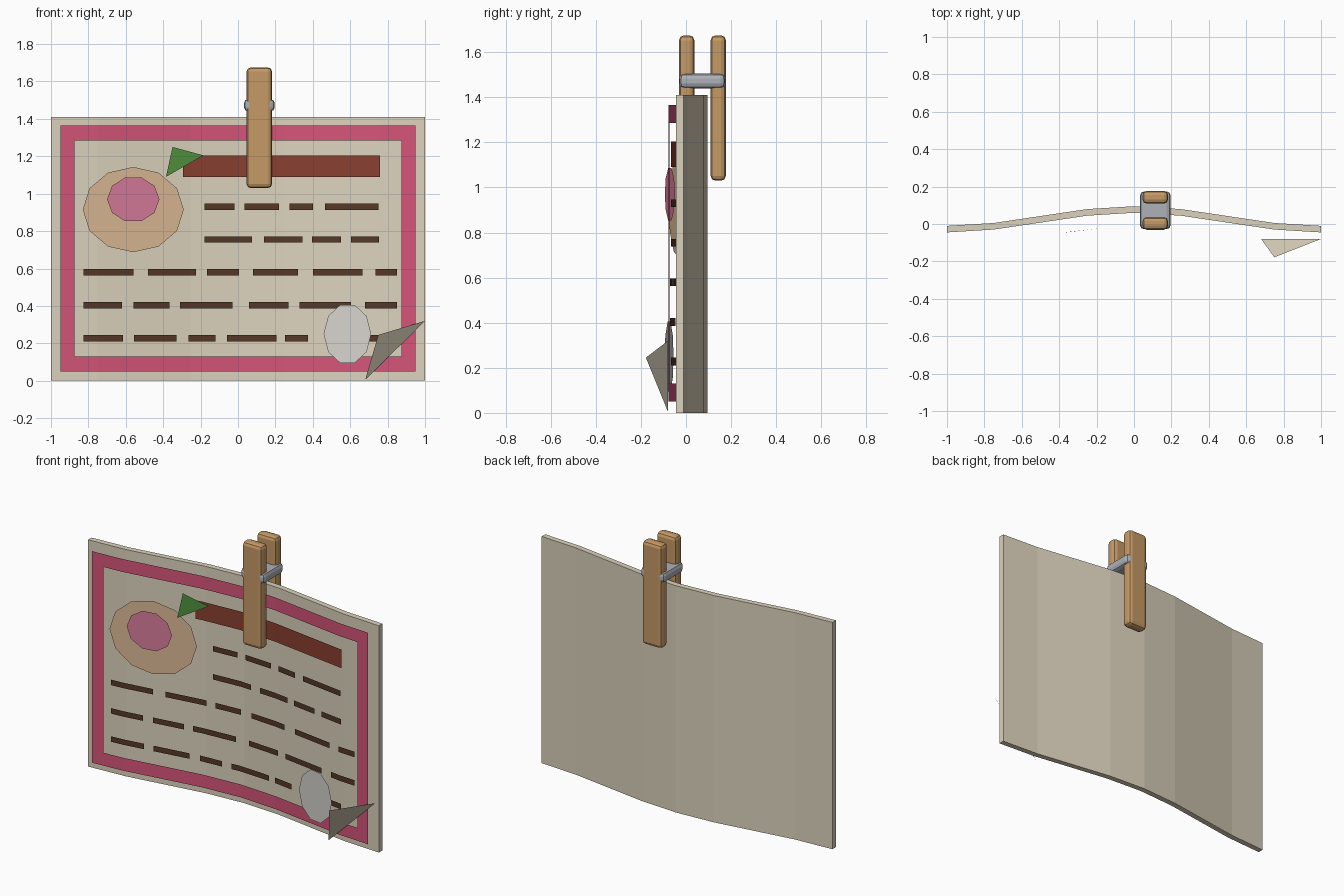
import bpy, bmesh, math

if "Cube" in bpy.data.objects:
    bpy.data.objects.remove(bpy.data.objects["Cube"])

def material(name, rgb):
    m = bpy.data.materials.new(name)
    m.diffuse_color = (*rgb, 1)
    m.use_nodes = True
    m.node_tree.nodes["Principled BSDF"].inputs["Base Color"].default_value = m.diffuse_color
    return m

PAPER = material("paper", (0.72, 0.65, 0.51))
PINK = material("border_pink", (0.66, 0.09, 0.19))
TITLE = material("title_brown", (0.25, 0.05, 0.03))
INK = material("ink_brown", (0.09, 0.04, 0.02))
PEACH = material("peach", (0.70, 0.48, 0.30))
ROSE = material("rose", (0.68, 0.20, 0.32))
LEAF = material("leaf_green", (0.08, 0.28, 0.05))
PALE = material("pale_grey", (0.68, 0.65, 0.62))
WOOD = material("wood", (0.56, 0.32, 0.13))
METAL = material("metal", (0.42, 0.44, 0.47))

COLS = [i * 0.25 - 1 for i in range(9)]

def bow(x):
    """Centre line of the bent card, straight between the columns."""
    i = min(7, max(0, int((x + 1) / 0.25)))
    t = (x - COLS[i]) / 0.25
    y = [0.025 + 0.0525 * math.cos(math.pi * c) for c in COLS[i:i + 2]]
    return y[0] + t * (y[1] - y[0])

def front(x):
    return bow(x) - 0.0175

def make(name, verts, faces, mat):
    me = bpy.data.meshes.new(name)
    me.from_pydata(verts, [], faces)
    me.materials.append(mat)
    ob = bpy.data.objects.new(name, me)
    bpy.context.collection.objects.link(ob)
    return ob

def sheets(name, rects, mat, lift=0.036):
    """Thin printed strips following the bend; rects are (x0, x1, z0, z1)."""
    verts, faces = [], []
    for x0, x1, z0, z1 in rects:
        xs = [x0] + [c for c in COLS if x0 < c < x1] + [x1]
        b = len(verts)
        for x in xs:
            verts += [(x, front(x) - lift, z0), (x, front(x) - lift, z1)]
        faces += [(b + 2*i, b + 2*i + 2, b + 2*i + 3, b + 2*i + 1) for i in range(len(xs) - 1)]
    return make(name, verts, faces, mat)

def disc(name, cx, cz, rx, rz, sides, lift, mat):
    """Flat oval tilted to the slope of the card."""
    slope = -0.0525 * math.pi * math.sin(math.pi * cx)
    verts = []
    for i in range(sides):
        a = 2 * math.pi * i / sides
        dx = rx * math.cos(a)
        verts.append((cx + dx, front(cx) - lift + slope * dx, cz + rz * math.sin(a)))
    return make(name, verts, [tuple(range(sides))], mat)

def block(name, lo, hi, bevel, mat):
    bm = bmesh.new()
    bmesh.ops.create_cube(bm, size=1)
    for v in bm.verts:
        v.co = [(a + b) / 2 + c * (b - a) for a, b, c in zip(lo, hi, v.co)]
    bmesh.ops.bevel(bm, geom=bm.edges[:], offset=bevel, segments=2, profile=0.5, affect='EDGES')
    ob = make(name, [], [], mat)
    bm.to_mesh(ob.data)
    bm.free()
    return ob

# Bent card
card_verts = []
for x in COLS:
    y = bow(x)
    card_verts += [(x, y - 0.0175, 0), (x, y - 0.0175, 1.41), (x, y + 0.0175, 1.41), (x, y + 0.0175, 0)]
card_faces = [(0, 1, 2, 3), (35, 34, 33, 32)]
for i in range(8):
    for k in range(4):
        n = (k + 1) % 4
        card_faces.append((4*i + k, 4*i + 4 + k, 4*i + 4 + n, 4*i + n))
make("card", card_verts, card_faces, PAPER)

# Printed border and title bar
sheets("border", [(-0.95, 0.95, 0.05, 0.13), (-0.95, 0.95, 1.285, 1.365),
                  (-0.95, -0.875, 0.13, 1.285), (0.875, 0.95, 0.13, 1.285)], PINK)
sheets("title_bar", [(-0.295, 0.76, 1.09, 1.205)], TITLE)

# Rows of writing dashes
ROWS = [
    (0.93, [-.18, -.02, .035, .22, .275, .40, .465, .75]),
    (0.755, [-.18, .075, .14, .345, .395, .55, .605, .755]),
    (0.58, [-.825, -.56, -.48, -.225, -.165, .005, .08, .32, .40, .665, .735, .85]),
    (0.403, [-.825, -.62, -.56, -.365, -.31, -.03, .06, .27, .33, .605, .68, .85]),
    (0.228, [-.825, -.615, -.555, -.33, -.265, -.12, -.06, .205, .25, .375, .48, .755]),
]
for n, (z, xs) in enumerate(ROWS, 1):
    sheets(f"dash_row_{n}", [(a, b, z - 0.017, z + 0.017) for a, b in zip(xs[::2], xs[1::2])], INK)

# Fruit picture, leaf and pale spot
disc("fruit_base", -0.56, 0.915, 0.27, 0.228, 12, 0.032, PEACH)
disc("fruit_top", -0.56, 0.97, 0.14, 0.123, 10, 0.07, ROSE)
disc("pale_spot", 0.585, 0.25, 0.127, 0.163, 10, 0.07, PALE)
make("leaf", [(x, front(x) - 0.072, z) for x, z in
              ((-0.385, 1.09), (-0.185, 1.205), (-0.35, 1.25))], [(0, 1, 2)], LEAF)

# Curled corner
make("curled_corner", [(0.68, -0.08, 0.005), (1, -0.08, 0.32), (0.75, -0.178, 0.245)], [(0, 1, 2)], PAPER)

# Clothes peg: two wooden arms and the metal spring
for name, y in (("front_peg_arm", 0.003), ("back_peg_arm", 0.143)):
    block(name, (0.046, y - 0.034, 1.03), (0.182, y + 0.034, 1.675), 0.022, WOOD)
block("peg_spring", (0.032, -0.028, 1.44), (0.196, 0.174, 1.506), 0.022, METAL)
